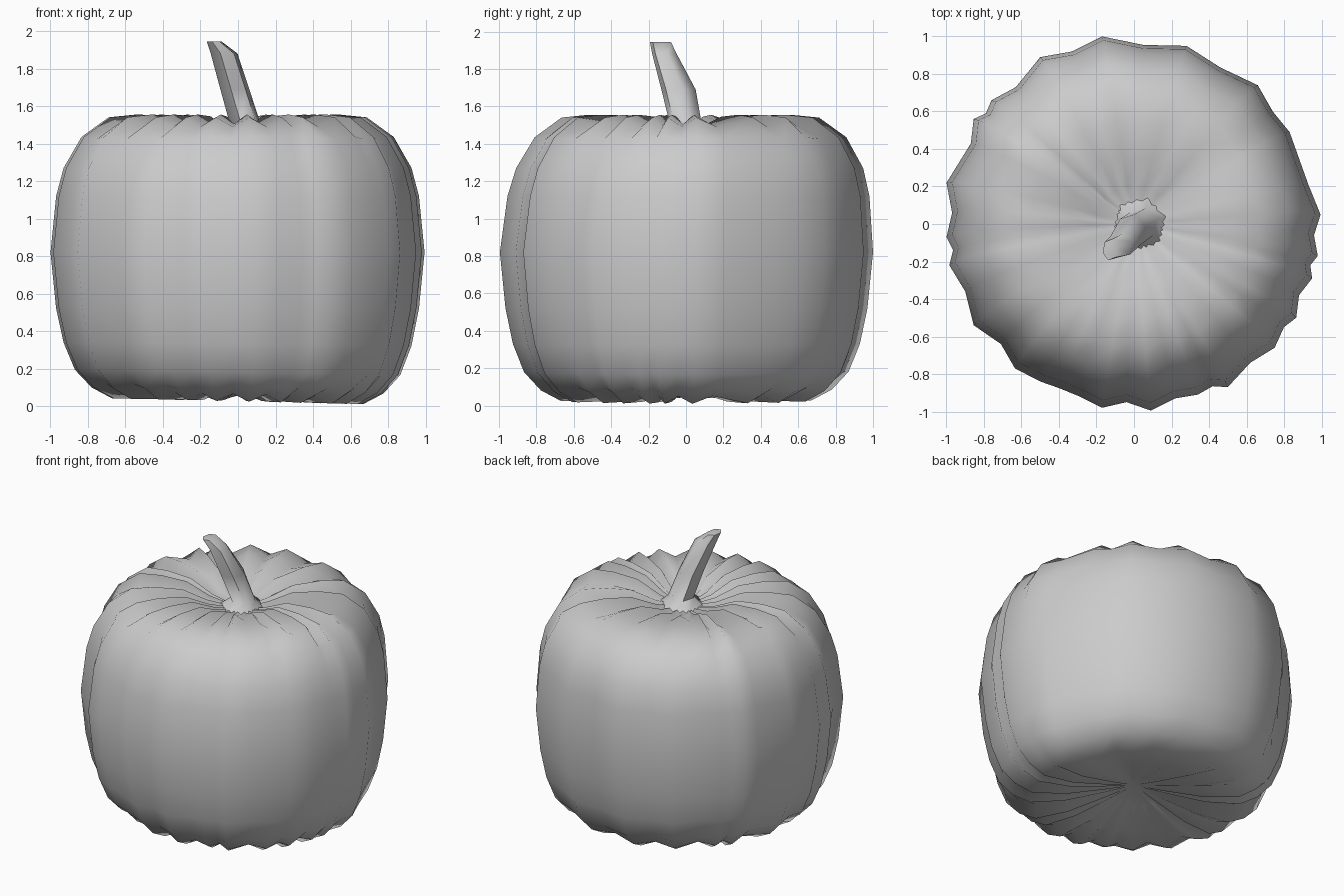
import bpy, bmesh, math

if "Cube" in bpy.data.objects:
    bpy.data.objects.remove(bpy.data.objects["Cube"])

# Plan outline: ridges and grooves alternate around the body
OUTLINE = [
    (.98, -.17), (.96, -.06), (.995, .05), (.93, .21), (.83, .49), (.74, .60),
    (.66, .74), (.46, .835), (.28, .95), (.05, .955), (-.17, 1.0), (-.33, .92),
    (-.50, .89), (-.63, .73), (-.76, .66), (-.79, .59), (-.855, .56), (-.87, .43),
    (-1.0, .22), (-.97, .06), (-1.0, -.07), (-.965, -.14), (-.985, -.22), (-.90, -.36),
    (-.855, -.54), (-.71, -.64), (-.635, -.77), (-.50, -.84), (-.40, -.875), (-.29, -.92),
    (-.17, -.98), (-.04, -.95), (.09, -.995), (.22, -.93), (.34, -.91), (.42, -.865),
    (.50, -.87), (.62, -.74), (.75, -.66), (.80, -.55), (.865, -.50), (.88, -.38),
    (.95, -.29), (.94, -.22)]

# Side profile: radius factor, height, height of ribs
PROFILE = [
    (.20, .09, -.008), (.45, .05, -.02), (.67, .045, -.02), (.78, .095, -.012),
    (.87, .18, 0), (.93, .33, 0), (.97, .52, 0), (1.0, .82, 0), (.97, 1.12, 0),
    (.93, 1.27, 0), (.835, 1.43, .005), (.69, 1.515, .025), (.54, 1.53, .025),
    (.36, 1.52, .025), (.20, 1.465, .012)]


def loft(name, rings, start=None, end=None):
    """Skin a stack of rings; each end closes to a point or a flat cap."""
    bm = bmesh.new()
    rows = [[bm.verts.new(p) for p in ring] for ring in rings]
    n = len(rows[0])
    for a, b in zip(rows, rows[1:]):
        for i in range(n):
            j = (i + 1) % n
            bm.faces.new((a[i], a[j], b[j], b[i]))
    for row, point in ((rows[0], start), (rows[-1], end)):
        if point is None:
            bm.faces.new(row)
        else:
            pole = bm.verts.new(point)
            for i in range(n):
                bm.faces.new((row[i], row[(i + 1) % n], pole))
    bmesh.ops.recalc_face_normals(bm, faces=bm.faces)
    mesh = bpy.data.meshes.new(name)
    bm.to_mesh(mesh)
    bm.free()
    obj = bpy.data.objects.new(name, mesh)
    bpy.context.collection.objects.link(obj)
    return obj


# Ribbed body, leaning very slightly at the bottom and top
body_rings = []
for f, z, amp in PROFILE:
    tilt = -.025 * max(0, 1 - z / .5)
    shift = .03 * max(0, (z - .9) / .6)
    body_rings.append([
        (x * f, y * f + shift * f, z + tilt * x * f + (amp if i % 2 == 0 else -amp))
        for i, (x, y) in enumerate(OUTLINE)])
body = loft("pumpkin_body", body_rings, (0, 0, .13), (.02, 0, 1.43))
body.data.shade_smooth()

# Six-sided bent stalk with a flared foot: centre x, y, z, radius x, y
STALK = [
    (.03, .0, 1.42, .18, .18), (.04, .0, 1.50, .085, .088),
    (-.017, -.04, 1.69, .08, .095), (-.074, -.115, 1.88, .074, .068),
    (-.128, -.137, 1.945, .04, .058)]
stalk_rings = [[(cx + rx * math.cos(a), cy + ry * math.sin(a), z)
                for a in (math.radians(60 * k + 15) for k in range(6))]
               for cx, cy, z, rx, ry in STALK]
stalk = loft("stalk", stalk_rings)
bpy.context.view_layer.objects.active = stalk
stalk.select_set(True)
bpy.ops.object.shade_smooth_by_angle(angle=math.radians(60))
